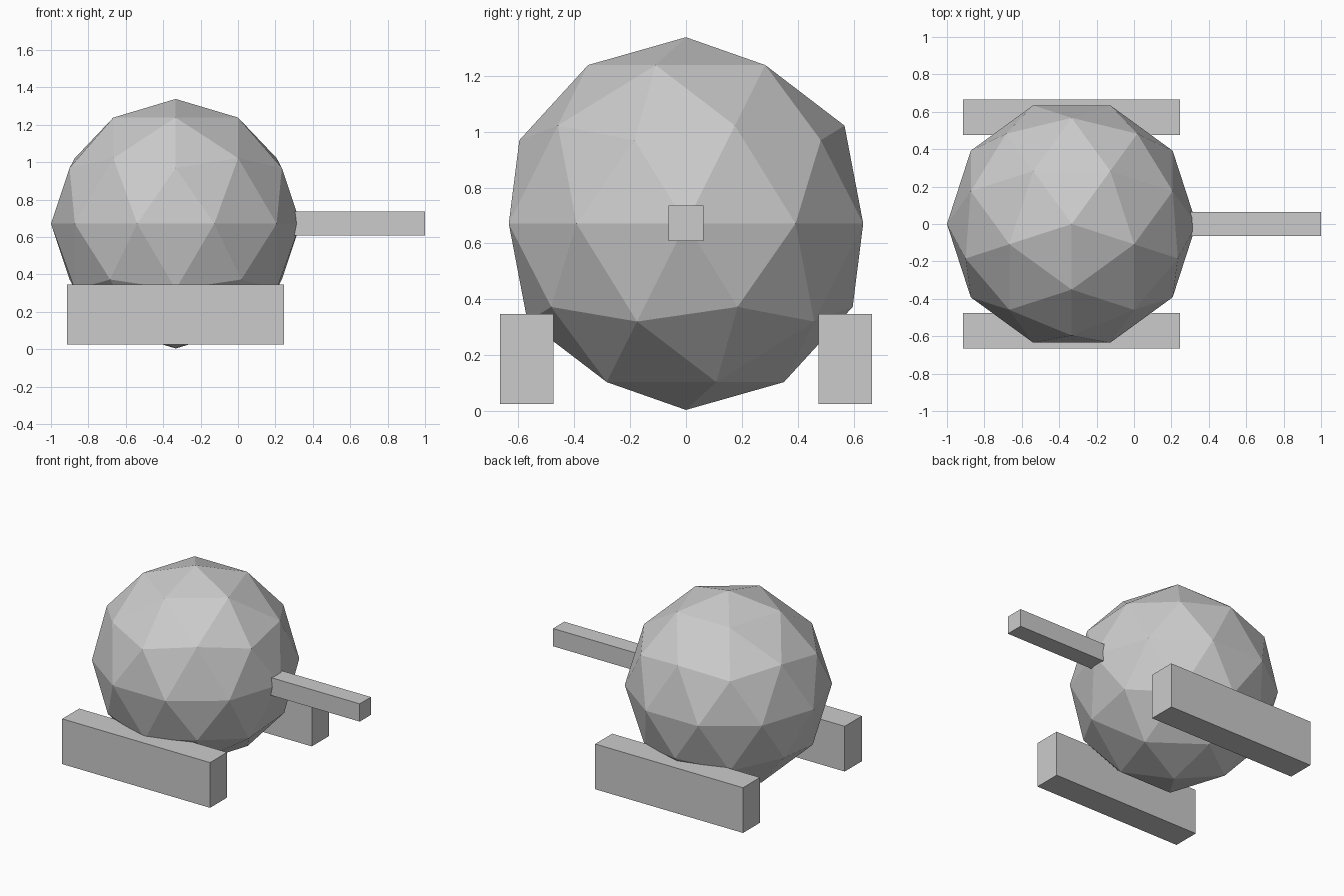
import bpy
from math import radians

if "Cube" in bpy.data.objects:
    bpy.data.objects.remove(bpy.data.objects["Cube"])

R = 0.667
CENTRE = (-0.333, 0, 0.671)


def box(name, lo, hi):
    """Axis-aligned box between two corners."""
    mid = [(a + b) / 2 for a, b in zip(lo, hi)]
    bpy.ops.mesh.primitive_cube_add(size=1, location=mid)
    ob = bpy.context.object
    ob.name = name
    ob.scale = [b - a for a, b in zip(lo, hi)]
    bpy.ops.object.transform_apply(location=False, rotation=False, scale=True)
    return ob


# Faceted ball body, turned so a facet corner points along the barrel
bpy.ops.mesh.primitive_ico_sphere_add(
    subdivisions=2, radius=R, location=CENTRE, rotation=(0, 0, radians(-90)))
bpy.context.object.name = "body"

# Square barrel pointing to +x, rooted inside the body
box("barrel", (0.1, -0.063, 0.609), (1.0, 0.063, 0.735))

# Track blocks on both sides
for name, side in (("front_track", -1), ("back_track", 1)):
    y0, y1 = sorted((side * 0.475, side * 0.666))
    box(name, (-0.914, y0, 0.026), (0.247, y1, 0.347))
